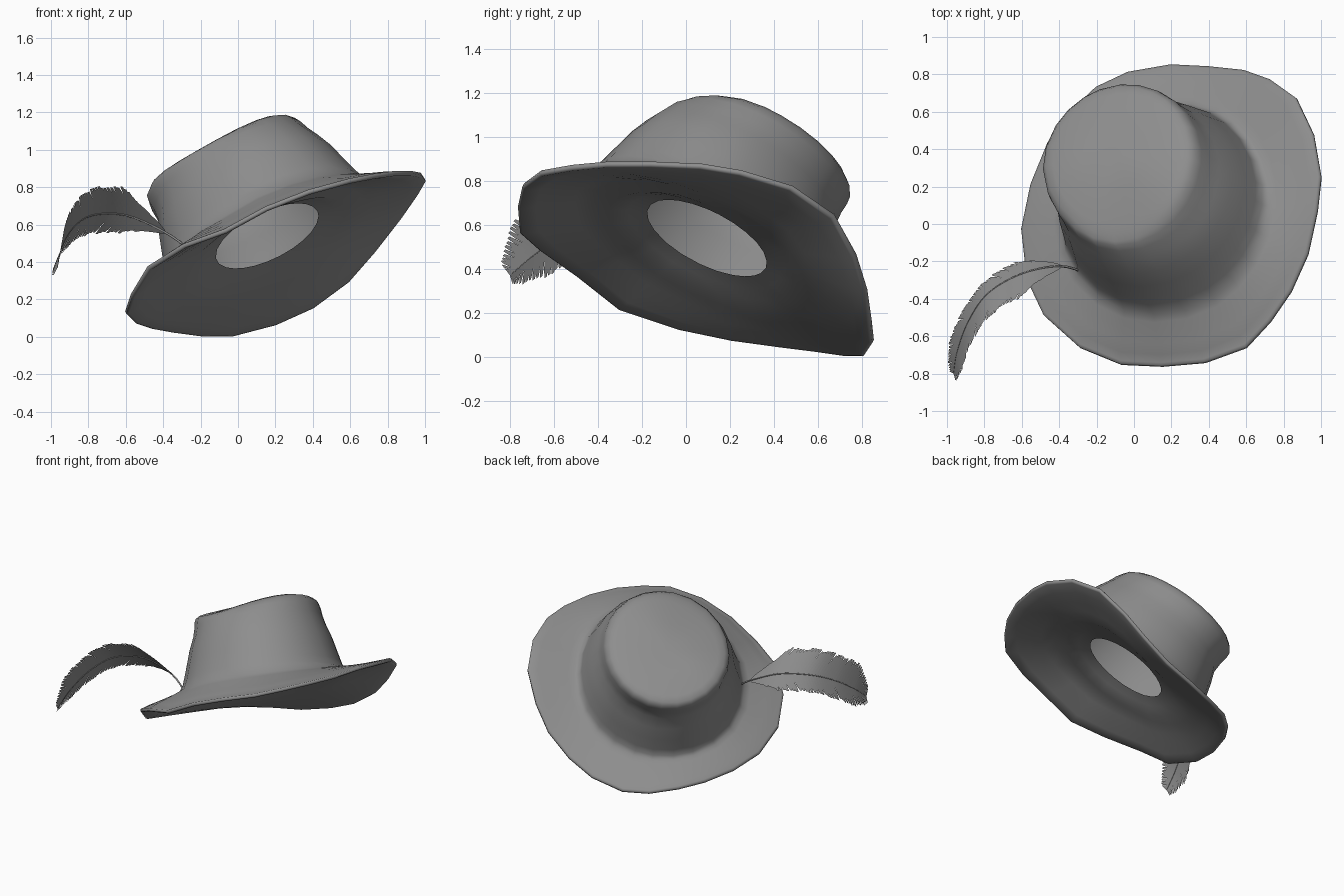
import bpy
import bmesh
import math
import random
from mathutils import Vector

random.seed(4)
if "Cube" in bpy.data.objects:
    bpy.data.objects.remove(bpy.data.objects["Cube"], do_unlink=True)


def make_material(name, color):
    mat = bpy.data.materials.new(name)
    mat.use_nodes = True
    mat.diffuse_color = color
    mat.node_tree.nodes["Principled BSDF"].inputs["Base Color"].default_value = color
    return mat


felt_grey = make_material("felt grey", (0.27, 0.27, 0.27, 1))


def make_object(name, bm, smooth_angle):
    mesh = bpy.data.meshes.new(name)
    bm.to_mesh(mesh)
    bm.free()
    obj = bpy.data.objects.new(name, mesh)
    bpy.context.collection.objects.link(obj)
    mesh.materials.append(felt_grey)
    bpy.ops.object.select_all(action="DESELECT")
    obj.select_set(True)
    bpy.context.view_layer.objects.active = obj
    bpy.ops.object.shade_smooth_by_angle(angle=math.radians(smooth_angle))


# Tilted frame of the hat: centre of the head opening, crown axis, uphill and side
centre = Vector((0.16, 0.09, 0.53))
axis = Vector((-0.4, 0.42, 0.815)).normalized()
uphill = (Vector((0, 0, 1)) - axis * axis.z).normalized()
side = axis.cross(uphill)

# Wavy edge of the brim, counterclockwise from the left
brim_edge = [Vector(p) for p in (
    (1, .25, .84), (.96, .48, .77), (.87, .67, .64), (.73, .77, .46),
    (.59, .82, .3), (.4, .84, .16), (.2, .85, .07), (-.03, .81, .01),
    (-.2, .73, .01), (-.35, .59, .03), (-.46, .43, .05), (-.55, .21, .08),
    (-.6, -.03, .13), (-.57, -.3, .22), (-.48, -.49, .37), (-.29, -.66, .49),
    (-.07, -.75, .57), (.15, -.76, .69), (.38, -.74, .78), (.6, -.66, .84),
    (.73, -.52, .865), (.84, -.36, .88), (.93, -.16, .88), (.98, .07, .87))]


def to_polar(point):
    d = point - centre
    a, b = d.dot(uphill), d.dot(side)
    return math.atan2(b, a), math.hypot(a, b), d.dot(axis)


def from_polar(angle, radius, height, shift=0):
    return (centre + axis * height + uphill * shift
            + (uphill * math.cos(angle) + side * math.sin(angle)) * radius)


def oval(radius, angle):
    """Crown is slightly narrower from side to side."""
    return radius * (1 - 0.09 * math.sin(angle) ** 2)


def edge_ring(inset, lift):
    return lambda angle, r, h: from_polar(angle, r - inset, h + lift)


def brim_ring(t, radius, lift, power=1):
    """Ring between the wavy edge (t=0) and the foot of the crown (t=1)."""
    def place(angle, r, h):
        foot = oval(radius, angle)
        return from_polar(angle, r + (foot - r) * t, h * (1 - 0.8 * t ** power) + lift)
    return place


def lining_ring(radius, t):
    """Ring of the underside rising to the head opening (t=0)."""
    return lambda angle, r, h: from_polar(angle, radius, 0.012 * (1 - t) + (0.35 * h - 0.02) * t)


def crown_ring(radius, height, dip=0):
    """Top leans back a little and dips on one side."""
    def place(angle, r, h):
        drop = dip * max(0, math.cos(angle + 0.9)) ** 2
        shift = -0.27 * max(0, height - 0.35)
        return from_polar(angle, oval(radius, angle), height - drop, shift)
    return place


# Hat shell: head opening, underside, rim, top of brim, crown
rings = [lining_ring(0.3, 0), lining_ring(0.38, 0.3), lining_ring(0.46, 0.7)]
rings += [brim_ring(t, 0.56, -0.02) for t in (1, 0.75, 0.5, 0.25)]
rings += [edge_ring(0.015, -0.014), edge_ring(0, -0.009), edge_ring(0, 0.009), edge_ring(0.015, 0.014)]
rings += [brim_ring(t, 0.63, 0.015, 1.1) for t in (0.2, 0.4, 0.6, 0.8, 0.94)]
rings += [crown_ring(*p) for p in (
    (.62, .03), (.603, .08), (.575, .17), (.545, .27), (.508, .36), (.49, .43, .01),
    (.482, .49, .04), (.47, .53, .07), (.44, .555, .08), (.39, .565, .075), (.2, .57, .03))]

bm = bmesh.new()
polar = [to_polar(p) for p in brim_edge]
loops = [[bm.verts.new(ring(*p)) for p in polar] for ring in rings]
count = len(polar)
for low, high in zip(loops, loops[1:]):
    for i in range(count):
        j = (i + 1) % count
        bm.faces.new((low[j], low[i], high[i], high[j]))
pole = bm.verts.new(from_polar(0, 0, 0.57, -0.06))
for i in range(count):
    bm.faces.new((loops[-1][(i + 1) % count], loops[-1][i], pole))
bmesh.ops.recalc_face_normals(bm, faces=bm.faces)
make_object("hat", bm, 75)

# Feather shaft path
shaft = [Vector(p) for p in (
    (-.26, -.26, .47), (-.4, -.225, .565), (-.6, -.265, .65), (-.78, -.37, .65),
    (-.885, -.52, .58), (-.945, -.68, .47), (-.965, -.8, .37))]


def along_shaft(t):
    """Smooth point on the shaft for t from 0 to 1."""
    x = min(max(t, 0), 0.9999) * (len(shaft) - 1)
    i = int(x)
    f = x - i
    a, b = shaft[max(i - 1, 0)], shaft[i]
    c = shaft[i + 1]
    d = shaft[min(i + 2, len(shaft) - 1)]
    return 0.5 * (2 * b + (c - a) * f + (2 * a - 5 * b + 4 * c - d) * f * f
                  + (3 * b - a - 3 * c + d) * f ** 3)


curve = bpy.data.curves.new("feather_shaft", "CURVE")
curve.dimensions = "3D"
curve.bevel_depth = 0.007
curve.bevel_resolution = 1
spline = curve.splines.new("POLY")
spline.points.add(24)
for i, point in enumerate(spline.points):
    point.co = (*along_shaft(i / 24), 1)
    point.radius = 1 - 0.8 * i / 24
curve.materials.append(felt_grey)
bpy.context.collection.objects.link(bpy.data.objects.new("feather_shaft", curve))


# Feather vanes: overlapping barbs swept toward the tip
def make_vane(name, root_dir, tip_dir, sweep, barbs=50):
    bm = bmesh.new()
    start = 0.15
    step = (1 - start) / barbs
    for i in range(barbs):
        f = i / barbs
        t = start + step * i
        width = min(1, 0.35 + f * 4) * min(1, (1 - f) * 3 + 0.2)
        reach = Vector(root_dir).lerp(Vector(tip_dir), f) * width * random.uniform(0.93, 1.05)
        near, far = [], []
        for k in range(5):
            s = k / 4
            bow = sweep * s ** 1.5 * (1 - 0.4 * f)
            taper = 1.15 if k < 4 else 0.7
            for row, offset in ((near, 0), (far, step * taper)):
                row.append(bm.verts.new(along_shaft(t + bow + offset) + reach * s))
        for k in range(4):
            bm.faces.new((near[k], far[k], far[k + 1], near[k + 1]))
    make_object(name, bm, 60)


make_vane("feather_upper_vane", (0, -.13, .15), (.03, -.1, .13), 0.07)
make_vane("feather_lower_vane", (0, .08, -.1), (-.06, .03, -.11), 0.07)
